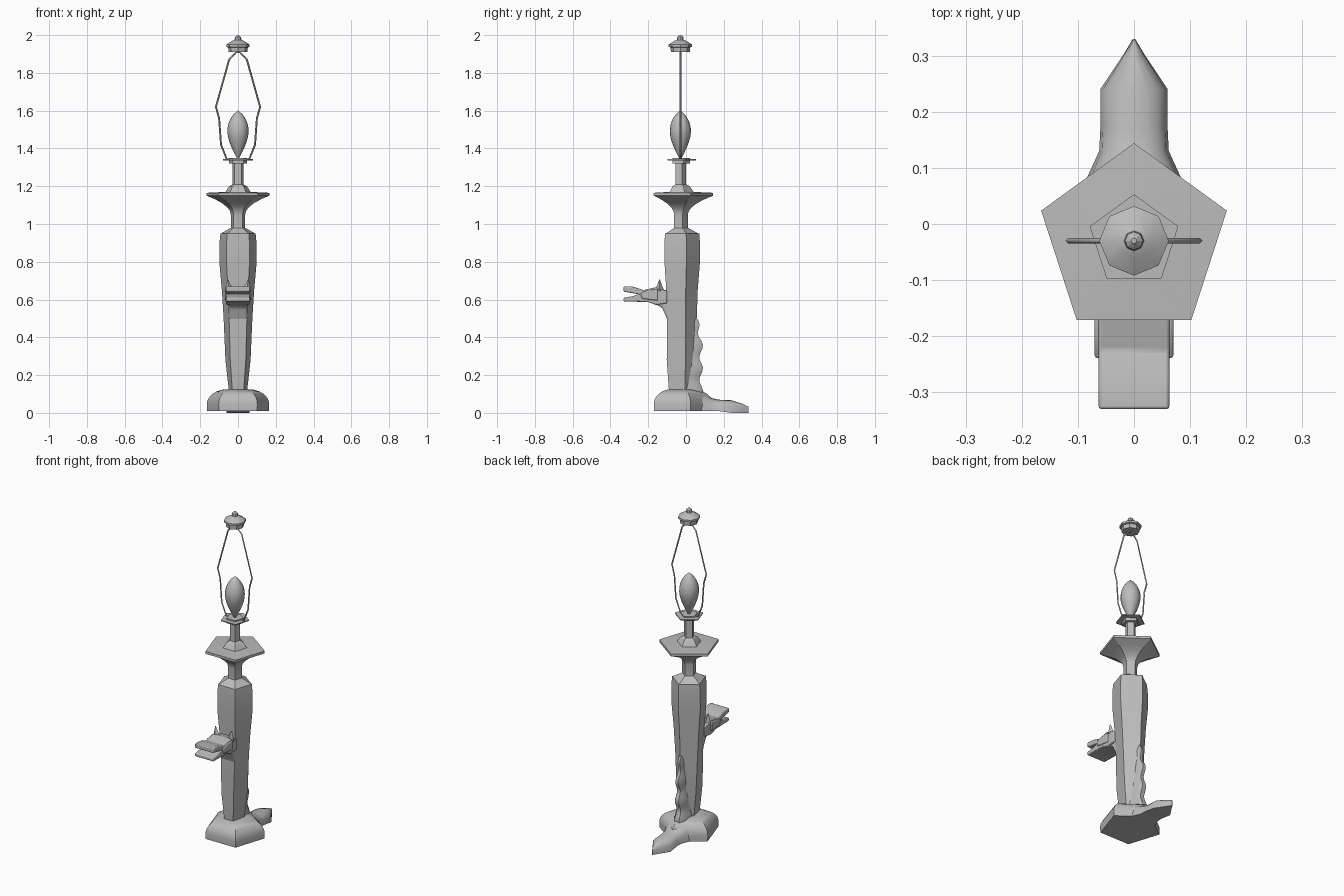
import bpy, bmesh, math
from mathutils import Matrix

cube = bpy.data.objects.get("Cube")
if cube:
    bpy.data.objects.remove(cube, do_unlink=True)

grey = bpy.data.materials.new("plain_grey")
grey.use_nodes = True
grey.diffuse_color = (0.5, 0.5, 0.5, 1)
shader = grey.node_tree.nodes["Principled BSDF"]
shader.inputs["Base Color"].default_value = grey.diffuse_color
AXIS = -0.03  # depth of the lamp's upright axis


def finish(name, bm, angle=30):
    """Turn a bmesh into a grey object with sharp edges kept."""
    bmesh.ops.recalc_face_normals(bm, faces=bm.faces)
    mesh = bpy.data.meshes.new(name)
    bm.to_mesh(mesh)
    bm.free()
    mesh.materials.append(grey)
    obj = bpy.data.objects.new(name, mesh)
    bpy.context.collection.objects.link(obj)
    bpy.ops.object.select_all(action='DESELECT')
    obj.select_set(True)
    bpy.context.view_layer.objects.active = obj
    bpy.ops.object.shade_smooth_by_angle(angle=math.radians(angle))
    return obj


def skin(name, rings, angle=30):
    """Join matching closed rings of points and cap both ends."""
    bm = bmesh.new()
    loops = [[bm.verts.new(point) for point in ring] for ring in rings]
    for low, high in zip(loops, loops[1:]):
        for i in range(len(low)):
            bm.faces.new((low[i - 1], low[i], high[i], high[i - 1]))
    bm.faces.new(loops[0])
    bm.faces.new(loops[-1])
    return finish(name, bm, angle)


def turned(name, profile, sides=5, angle=30, stretch=lambda z: 1):
    """Profile of (radius, height) about the axis, with a corner at the back."""
    turns = [math.tau * i / sides for i in range(sides)]
    rings = [[(radius * math.sin(t), AXIS + stretch(z) * radius * math.cos(t), z)
              for t in turns] for radius, z in profile]
    return skin(name, rings, angle)


def slab(name, outline, half_width, bevel):
    """Side outline of (y, z) given thickness across x, with softened edges."""
    rings = [[(x, y, z) for y, z in outline] for x in (-half_width, half_width)]
    obj = skin(name, rings)
    mod = obj.modifiers.new("soft_edges", 'BEVEL')
    mod.width = bevel
    mod.segments = 2


def steps(count):
    return [i / count for i in range(count + 1)]


# Foot with a quarter-round shoulder, and the five-sided column
shoulder = [(0.06 + 0.114 * math.cos(t * math.pi / 2),
             0.045 + 0.08 * math.sin(t * math.pi / 2)) for t in steps(6)]
turned("base", [(0.172, 0.01)] + shoulder)
turned("column", [(0.05, 0.11), (0.07, 0.28), (0.08, 0.5), (0.09, 0.65),
                  (0.104, 0.8), (0.103, 0.9), (0.098, 0.95)],
       stretch=lambda z: 1 + (0.8 - z) ** 2)

# Neck flaring into a five-sided dish, with a stem above it
flare = [(0.04 + 0.134 * t * t, 1.05 + 0.1 * t) for t in steps(5)]
turned("dish", [(0.095, 0.95), (0.04, 0.98)] + flare +
       [(0.174, 1.165), (0.07, 1.17), (0.05, 1.2), (0.03, 1.21), (0.03, 1.33)])
turned("socket", [(0.05, 1.32), (0.05, 1.35)])
turned("socket_plate", [(0.083, 1.337), (0.083, 1.343)])

# Bulb and finial
turned("bulb", [(0.002 + 0.054 * abs(math.sin(math.pi * t ** 1.3)) ** 0.75, 1.34 + 0.26 * t)
                for t in steps(14)], sides=16, angle=50)
turned("finial", [(0.05, 1.91), (0.052, 1.935), (0.062, 1.938), (0.062, 1.95),
                  (0.03, 1.97), (0.018, 1.975), (0.016, 1.99), (0.005, 2)], sides=8)

# Wire harp around the bulb, one side mirrored to the other
right_side = [(0.04, 1.34), (0.06, 1.345), (0.09, 1.42), (0.1, 1.56),
              (0.117, 1.62), (0.047, 1.87), (0.01, 1.91)]
wire = [(-x, z) for x, z in right_side] + right_side[::-1]
curve = bpy.data.curves.new("harp", 'CURVE')
curve.dimensions = '3D'
curve.bevel_depth = 0.005
curve.bevel_resolution = 0
spline = curve.splines.new('POLY')
spline.points.add(len(wire) - 1)
for point, (x, z) in zip(spline.points, wire):
    point.co = (x, AXIS, z, 1)
curve.materials.append(grey)
bpy.context.collection.objects.link(bpy.data.objects.new("harp", curve))

# Animal neck and head with open jaws, reaching out of the column's front
slab("animal_neck", [(-0.04, 0.45), (-0.09, 0.47), (-0.11, 0.52), (-0.13, 0.56),
                     (-0.17, 0.58), (-0.17, 0.65), (-0.04, 0.65)], 0.05, 0.01)
slab("upper_head", [(-0.1, 0.645), (-0.16, 0.665), (-0.225, 0.65), (-0.28, 0.668),
                    (-0.33, 0.67), (-0.33, 0.642), (-0.26, 0.63), (-0.2, 0.61),
                    (-0.1, 0.6)], 0.063, 0.005)
slab("lower_jaw", [(-0.1, 0.63), (-0.25, 0.63), (-0.28, 0.618), (-0.33, 0.61),
                   (-0.33, 0.59), (-0.2, 0.587), (-0.16, 0.572), (-0.1, 0.58)], 0.063, 0.005)
slab("cheeks", [(-0.15, 0.655), (-0.2, 0.65), (-0.24, 0.635), (-0.235, 0.605),
                (-0.15, 0.595)], 0.07, 0.005)
for name, side in (("right_ear", -1), ("left_ear", 1)):
    bm = bmesh.new()
    bmesh.ops.create_cone(bm, cap_ends=True, segments=4, radius1=0.025, radius2=0.002,
                          depth=0.06, matrix=Matrix.Translation((side * 0.045, -0.14, 0.675)))
    for v in bm.verts:
        if v.co.z > 0.68:  # tips lean outwards
            v.co.x += side * 0.01
    finish(name, bm)


# Lumpy tail running up the back of the column, thinning as it rises
def spine_ring(z):
    lump = 0.01 * math.cos(math.tau * (z - 0.235) / 0.12)
    back = 0.08 + lump - 0.2 * max(0, z - 0.38)
    width = 0.05 - 0.065 * z
    half = [(width, -0.01), (width * 0.8, back - 0.025), (width * 0.35, back)]
    return [(x, y, z) for x, y in half] + [(-x, y, z) for x, y in half[::-1]]


skin("back_tail", [spine_ring(0.06 + 0.54 * t) for t in steps(27)], angle=50)


# Tail lying on the ground behind the foot, ending in a point
def floor_ring(y, width, height):
    floor = 0.01 if y < 0.2 else 0
    arch = [(math.cos(math.pi * t), abs(math.sin(math.pi * t)) ** 0.6) for t in steps(8)]
    return [(width * x, y, floor + (height - floor) * z) for x, z in arch]


stations = [(0.02, 0.1, 0.12), (0.08, 0.085, 0.105), (0.13, 0.062, 0.08),
            (0.17, 0.06, 0.07), (0.24, 0.06, 0.067), (0.3, 0.02, 0.048), (0.33, 0.002, 0.033)]
skin("floor_tail", [floor_ring(*station) for station in stations], angle=45)
